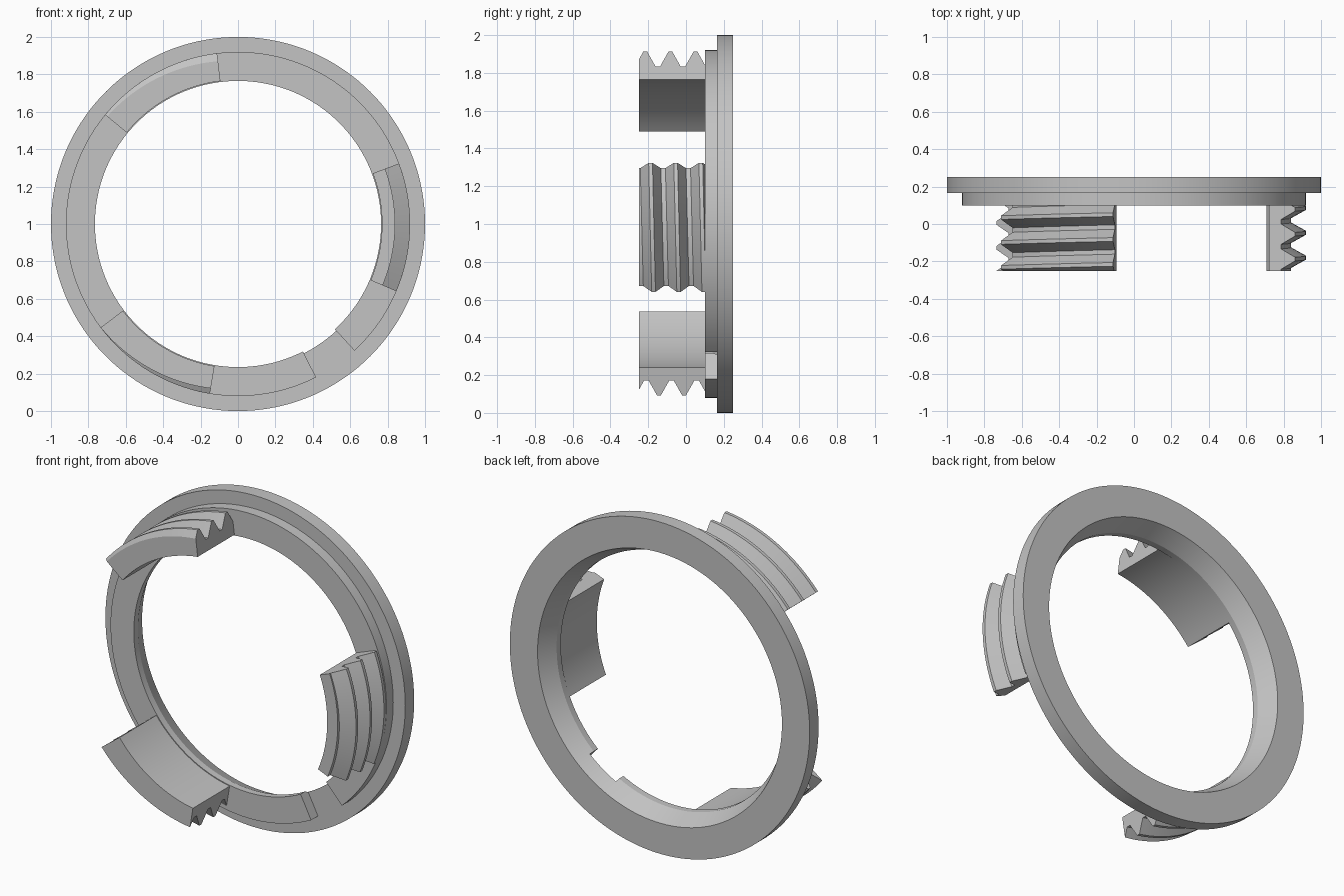
import bpy, bmesh
from math import radians, cos, sin

cube = bpy.data.objects.get("Cube")
if cube:
    bpy.data.objects.remove(cube, do_unlink=True)

grey = bpy.data.materials.new("plain_grey")
grey.use_nodes = True
colour = (0.55, 0.55, 0.55, 1)
grey.diffuse_color = colour
grey.node_tree.nodes["Principled BSDF"].inputs["Base Color"].default_value = colour


def point(r, y, deg):
    """Polar position around the ring axis, which runs along y at z = 1."""
    a = radians(deg)
    return (r * cos(a), y, 1 + r * sin(a))


def sweep(bm, section, start, end, steps):
    """Sweep a closed section, a function of the angle, around the axis."""
    angles = [start + (end - start) * i / steps for i in range(steps + 1)]
    rows = [[bm.verts.new(point(r, y, a)) for r, y in section(a)] for a in angles]
    n = len(rows[0])
    for p, q in zip(rows, rows[1:]):
        for j in range(n):
            k = (j + 1) % n
            bm.faces.new((p[j], p[k], q[k], q[j]))
    return rows


def finish(bm, name):
    bmesh.ops.recalc_face_normals(bm, faces=bm.faces[:])
    mesh = bpy.data.meshes.new(name)
    bm.to_mesh(mesh)
    bm.free()
    mesh.materials.append(grey)
    obj = bpy.data.objects.new(name, mesh)
    bpy.context.collection.objects.link(obj)
    bpy.ops.object.select_all(action='DESELECT')
    obj.select_set(True)
    bpy.context.view_layer.objects.active = obj
    bpy.ops.object.shade_smooth_by_angle(angle=radians(20))


# Flanged ring with a raised step, a tapered bore and one notch in the step
FRONT, STEP_Y, BACK = 0.10, 0.165, 0.25
flange = [(0.776, STEP_Y), (0.815, BACK), (1.0, BACK), (1.0, STEP_Y), (0.92, STEP_Y)]
step = [(0.92, FRONT), (0.765, FRONT), (0.765, 0.14)]
notch_start, notch_end = -63, -47.4

bm = bmesh.new()
rows = sweep(bm, lambda a: flange + step, notch_end, notch_start + 360, 138)
for row in (rows[0], rows[-1]):
    bm.faces.new([row[0]] + row[4:])
sweep(bm, lambda a: flange, notch_start, notch_end, 6)
bmesh.ops.remove_doubles(bm, verts=bm.verts[:], dist=0.0005)
finish(bm, "flanged_ring")

# Three lugs carrying parts of one continuous helical thread
PITCH, ROOT, CREST, BORE = 0.133, 0.84, 0.92, 0.77


def thread_section(deg):
    pts = []
    for k in range(-2, 5):
        y = -0.18 + PITCH * (k - deg / 360)
        pts += [(ROOT, y - PITCH / 2 + 0.012), (CREST, y - 0.01),
                (CREST, y + 0.01), (ROOT, y + PITCH / 2 - 0.012)]
    return pts + [(BORE, pts[-1][1]), (BORE, pts[0][1])]


for i, name in enumerate(("left_lug", "upper_lug", "lower_lug")):
    middle = -1.2 + 120 * i
    bm = bmesh.new()
    rows = sweep(bm, thread_section, middle - 21.8, middle + 21.8, 20)
    for row in (rows[0], rows[-1]):
        bm.faces.new(row)
    # Trim the thread flat at both ends and close the cuts
    for y, side in ((-0.25, -1), (FRONT, 1)):
        bmesh.ops.bisect_plane(bm, geom=bm.verts[:] + bm.edges[:] + bm.faces[:],
                               plane_co=(0, y, 0), plane_no=(0, side, 0),
                               clear_outer=True)
        rim = [e for e in bm.edges if e.is_boundary]
        bmesh.ops.holes_fill(bm, edges=rim, sides=0)
    finish(bm, name)
